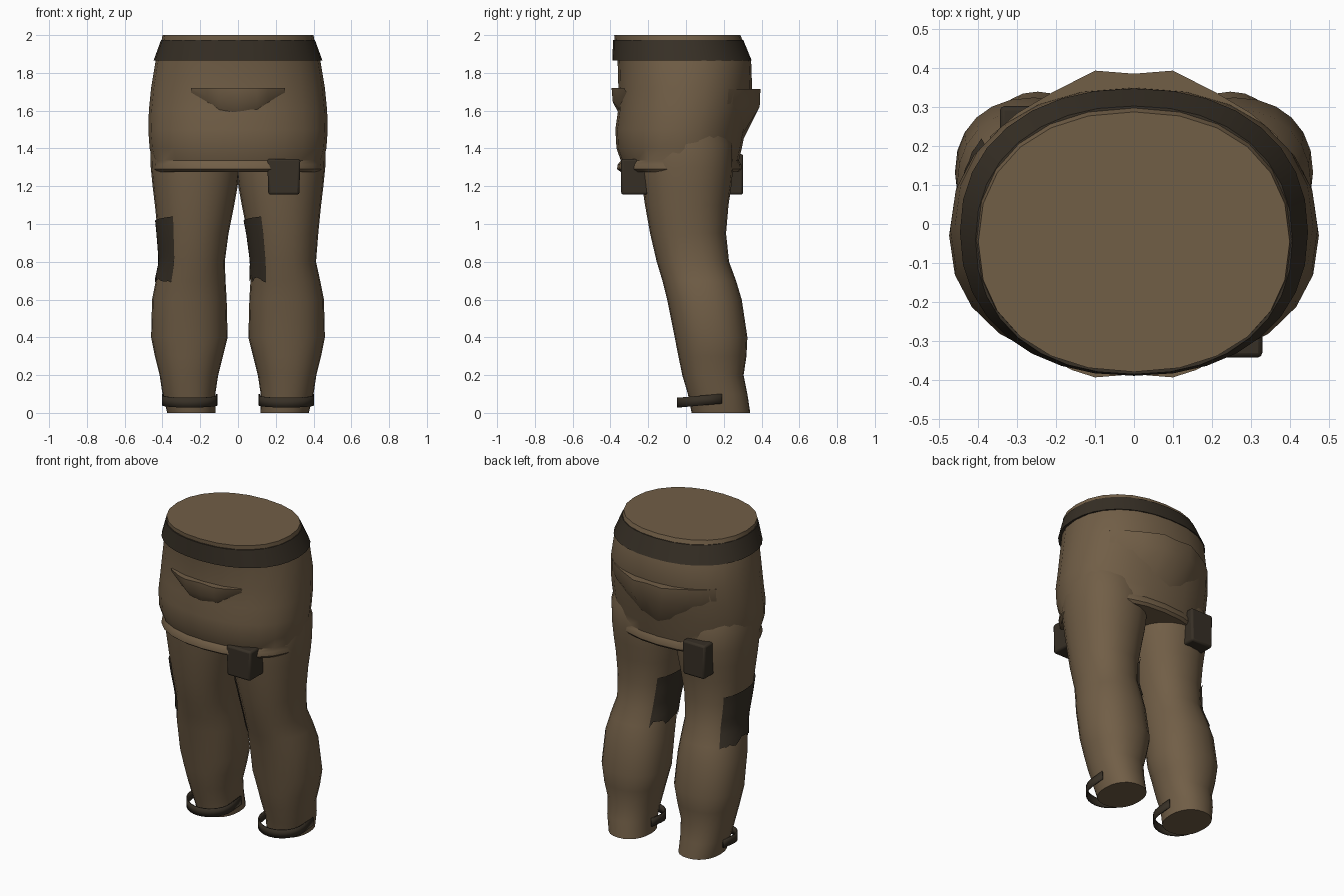
import bpy, bmesh, math, random

if "Cube" in bpy.data.objects:
    bpy.data.objects.remove(bpy.data.objects["Cube"])

random.seed(4)


def material(name, rgb):
    m = bpy.data.materials.new(name)
    m.diffuse_color = (*rgb, 1)
    m.use_nodes = True
    m.node_tree.nodes["Principled BSDF"].inputs["Base Color"].default_value = m.diffuse_color
    return m


BROWN = material("brown_cloth", (0.165, 0.112, 0.062))
DARK = material("dark_leather", (0.038, 0.029, 0.019))


def make(name, verts, faces, mat, angle=40):
    me = bpy.data.meshes.new(name)
    me.from_pydata(verts, [], faces)
    bm = bmesh.new()
    bm.from_mesh(me)
    bmesh.ops.recalc_face_normals(bm, faces=bm.faces)
    bm.to_mesh(me)
    bm.free()
    me.materials.append(mat)
    ob = bpy.data.objects.new(name, me)
    bpy.context.collection.objects.link(ob)
    bpy.ops.object.select_all(action='DESELECT')
    ob.select_set(True)
    bpy.context.view_layer.objects.active = ob
    bpy.ops.object.shade_smooth_by_angle(angle=math.radians(angle))
    return ob


def oval(a, x0, x1, y0, y1, power=2.2, grow=0.0):
    """Point on a rounded oval fitted between the given limits."""
    c, s = math.cos(a), math.sin(a)
    e = 2 / power
    return ((x0 + x1) / 2 + ((x1 - x0) / 2 + grow) * math.copysign(abs(c) ** e, c),
            (y0 + y1) / 2 + ((y1 - y0) / 2 + grow) * math.copysign(abs(s) ** e, s))


def loft(name, rings, mat, n=24, power=2.2, caps=True, angle=40):
    """Rings are (z, x0, x1, y0, y1)."""
    verts = [(*oval(2 * math.pi * i / n, *r[1:], power), r[0]) for r in rings for i in range(n)]
    faces = [(k * n + i, k * n + (i + 1) % n, (k + 1) * n + (i + 1) % n, (k + 1) * n + i)
             for k in range(len(rings) - 1) for i in range(n)]
    if caps:
        faces += [tuple(range(n)), tuple(range(len(verts) - n, len(verts)))]
    return make(name, verts, faces, mat, angle)


# Hips with a rolled lower hem: z, half width, front, back
HIPS = [(1.275, .44, -.345, .28), (1.29, .452, -.365, .295), (1.315, .45, -.362, .293),
        (1.335, .45, -.345, .28), (1.40, .468, -.368, .295), (1.50, .475, -.374, .315),
        (1.60, .472, -.360, .335), (1.72, .46, -.358, .35), (1.86, .437, -.362, .345),
        (1.97, .405, -.378, .30), (2.0, .40, -.38, .288)]
loft("hips", [(z, -w, w, f, b) for z, w, f, b in HIPS], BROWN)

# Belt, flaring toward its lower edge
BELT = [(1.865, .432, -.36, .335), (1.865, .447, -.39, .348),
        (1.975, .407, -.386, .303), (1.975, .39, -.37, .28)]
loft("belt", [(z, -w, w, f, b) for z, w, f, b in BELT], DARK, n=32, caps=False)

# Legs: z, inner x, outer x, front y, back y
LEG = [(0, .12, .375, .03, .34), (.1, .12, .40, .01, .325), (.2, .105, .415, -.02, .305),
       (.3, .08, .44, -.04, .32), (.4, .055, .46, -.06, .325), (.6, .06, .455, -.10, .295),
       (.7, .066, .435, -.125, .265), (.8, .07, .413, -.155, .228), (.95, .05, .425, -.19, .212),
       (1.1, .02, .44, -.217, .225), (1.2, .002, .452, -.232, .24), (1.3, -.01, .462, -.245, .25),
       (1.42, -.01, .465, -.25, .25), (1.5, 0, .45, -.22, .22)]


def leg_at(z):
    for a, b in zip(LEG, LEG[1:]):
        if a[0] <= z <= b[0]:
            t = (z - a[0]) / (b[0] - a[0])
            return [p + (q - p) * t for p, q in zip(a, b)][1:]


def strip(name, grid, mat, thick=0.0):
    """Sheet from rows of points, optionally thickened."""
    w = len(grid[0])
    ob = make(name, [p for row in grid for p in row],
              [(r * w + i, r * w + i + 1, (r + 1) * w + i + 1, (r + 1) * w + i)
               for r in range(len(grid) - 1) for i in range(w - 1)], mat)
    if thick:
        m = ob.modifiers.new("thickness", 'SOLIDIFY')
        m.thickness = thick
        m.offset = 0
    return ob


for side, label in ((-1, "left"), (1, "right")):
    loft(label + "_leg", [(z, side * i, side * o, f, b) if side > 0 else (z, -o, -i, f, b)
                          for z, i, o, f, b in LEG], BROWN)

    # Torn patch wrapping the same side of each leg
    cols = []
    for j in range(17):
        a = math.radians(135 + 105 * j / 16)
        top = 1.0 + .04 * j / 16
        low = .69 + (random.uniform(0, .04) if 0 < j < 16 else 0)
        col = []
        for k in range(9):
            z = low + (top - low) * k / 8
            i, o, f, b = leg_at(z)
            x0, x1 = (i, o) if side > 0 else (-o, -i)
            col.append((*oval(a, x0, x1, f, b, grow=.007), z))
        cols.append(col)
    strip(label + "_patch", cols, DARK)

    # Tilted ankle strap, open at the back
    path = [(side * .255 + .143, .19)]
    path += [(side * .255 + .143 * math.cos(t), .09 - .133 * math.sin(t))
             for t in (math.pi * k / 14 for k in range(15))]
    path += [(side * .255 - .143, .19)]
    strip(label + "_ankle_strap",
          [[(x, y, z + .09 * (y + .045)) for x, y in path] for z in (.028, .08)], DARK, .008)


def pocket(name, cols, sign, top):
    """Sagging pocket; half columns are (x, top y, middle y, middle z, base y, base z)."""
    cols = [(-c[0], *c[1:]) for c in cols[:0:-1]] + cols
    rows = [[], [], [], []]
    for x, ty, my, mz, by, bz in cols:
        for row, p in zip(rows, ((x, sign * (ty - .12), top), (x, sign * ty, top),
                                 (x, sign * my, mz), (x, sign * by, bz))):
            row.append(p)
    strip(name, rows, BROWN)


pocket("front_pocket", [(0, .386, .385, 1.64, .35, 1.575), (.1, .394, .388, 1.65, .34, 1.59),
                        (.16, .375, .36, 1.67, .325, 1.62), (.25, .325, .32, 1.705, .30, 1.68)], -1, 1.72)
pocket("back_pocket", [(0, .386, .385, 1.61, .29, 1.42), (.1, .394, .390, 1.62, .29, 1.46),
                       (.21, .338, .335, 1.62, .27, 1.52), (.30, .285, .28, 1.63, .23, 1.55),
                       (.37, .225, .22, 1.64, .18, 1.58)], 1, 1.715)


# Hip pouches: rounded boxes that narrow toward the bottom
def pouch(name, x0, x1, y0, y1, z0, z1):
    bpy.ops.mesh.primitive_cube_add(size=1)
    ob = bpy.context.object
    ob.name = name
    for v in ob.data.vertices:
        k = .94 if v.co.z < 0 else 1
        v.co = ((x0 + x1) / 2 + v.co.x * k * (x1 - x0), (y0 + y1) / 2 + v.co.y * (y1 - y0),
                (z0 + z1) / 2 + v.co.z * (z1 - z0))
    ob.data.materials.append(DARK)
    m = ob.modifiers.new("soft_edges", 'BEVEL')
    m.width = .012
    m.segments = 2
    bpy.ops.object.shade_smooth_by_angle(angle=math.radians(40))


pouch("front_pouch", .155, .33, -.343, -.2, 1.155, 1.345)
pouch("back_pouch", -.345, -.185, .17, .303, 1.155, 1.37)
